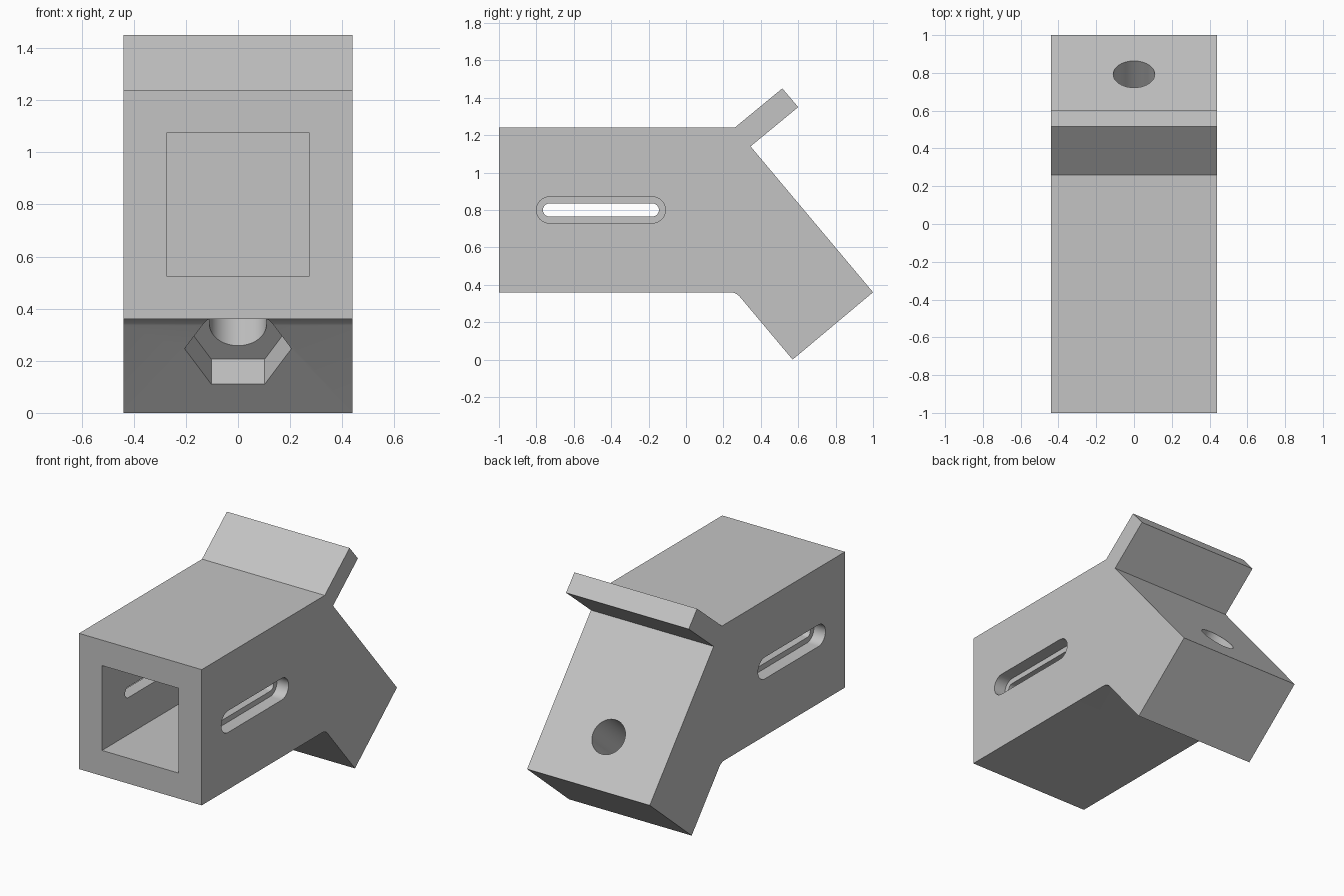
import bpy
import bmesh
from math import cos, sin, pi, radians
from mathutils import Vector

if "Cube" in bpy.data.objects:
    bpy.data.objects.remove(bpy.data.objects["Cube"])

grey = bpy.data.materials.new("plain grey")
grey.use_nodes = True
colour = (0.55, 0.55, 0.55, 1)
grey.diffuse_color = colour
grey.node_tree.nodes["Principled BSDF"].inputs["Base Color"].default_value = colour

X, Y, Z = Vector((1, 0, 0)), Vector((0, 1, 0)), Vector((0, 0, 1))
TILT = radians(40)
out = Vector((0, cos(TILT), sin(TILT)))      # normal of the sloped face
up = Vector((0, -sin(TILT), cos(TILT)))      # direction up the slope


def arc(cu, cv, r, start, end, steps):
    """Points of an arc, angles in degrees."""
    angles = [radians(start + (end - start) * i / steps) for i in range(steps + 1)]
    return [(cu + r * cos(a), cv + r * sin(a)) for a in angles]


def prism(name, outline, origin, u, v, w, low, high):
    """Extrude an outline in the u-v plane along w from low to high."""
    bm = bmesh.new()
    rings = [[bm.verts.new(origin + u * a + v * b + w * d) for a, b in outline]
             for d in (low, high)]
    bm.faces.new(rings[0][::-1])
    bm.faces.new(rings[1])
    for i in range(len(outline)):
        j = (i + 1) % len(outline)
        bm.faces.new((rings[0][i], rings[0][j], rings[1][j], rings[1][i]))
    bmesh.ops.recalc_face_normals(bm, faces=bm.faces)
    mesh = bpy.data.meshes.new(name)
    bm.to_mesh(mesh)
    bm.free()
    mesh.materials.append(grey)
    obj = bpy.data.objects.new(name, mesh)
    bpy.context.collection.objects.link(obj)
    return obj


def slot(r):
    return arc(-0.18, 0.8, r, -90, 90, 16) + arc(-0.73, 0.8, r, 90, 270, 16)


# Bracket body: side profile with upper tab, sloped foot and filleted underside
HALF = 0.44
zero = Vector((0, 0, 0))
profile = [(-1, 0.36), (-1, 1.24), (0.26, 1.24), (0.515, 1.45), (0.6, 1.35),
           (0.345, 1.14), (1, 0.36), (0.57, 0)]
profile += arc(0.235, 0.29, 0.07, 40, 90, 8)
body = prism("bracket_body", profile, zero, Y, Z, X, -HALF, HALF)

# Cutters: square socket, stepped side slots, bolt hole and hexagonal nut pocket
S = 0.275
square = [(-S, -S), (S, -S), (S, S), (-S, S)]
foot = Vector((0, 0.364, 0.247))
hexagon = arc(0, 0, 0.205, 0, 300, 5)
cutters = [
    prism("socket_cutter", square, Z * 0.8, X, Z, Y, -1.2, 0.09),
    prism("narrow_slot_cutter", slot(0.035), zero, Y, Z, X, -0.6, 0.6),
    prism("left_slot_cutter", slot(0.07), zero, Y, Z, X, HALF - 0.083, 0.6),
    prism("right_slot_cutter", slot(0.07), zero, Y, Z, X, -0.6, 0.083 - HALF),
    prism("nut_pocket_cutter", hexagon, foot, X, up, out, -0.15, 0.148),
    prism("bolt_hole_cutter", arc(0, 0, 0.11, 0, 352.5, 47), foot, X, up, out, 0.1, 0.8),
]
for cutter in cutters:
    cutter.hide_render = True
    cut = body.modifiers.new(cutter.name, 'BOOLEAN')
    cut.operation = 'DIFFERENCE'
    cut.solver = 'EXACT'
    cut.object = cutter

# Bake the cuts and drop the cutters
bpy.context.view_layer.update()
graph = bpy.context.evaluated_depsgraph_get()
result = bpy.data.meshes.new_from_object(body.evaluated_get(graph))
body.modifiers.clear()
body.data = result
result.materials.clear()
result.materials.append(grey)
for polygon in result.polygons:
    polygon.material_index = 0
for cutter in cutters:
    bpy.data.objects.remove(cutter)

# Smooth the round walls, keep the edges sharp
for obj in bpy.context.selected_objects:
    obj.select_set(False)
body.select_set(True)
bpy.context.view_layer.objects.active = body
bpy.ops.object.shade_smooth_by_angle(angle=radians(25))
